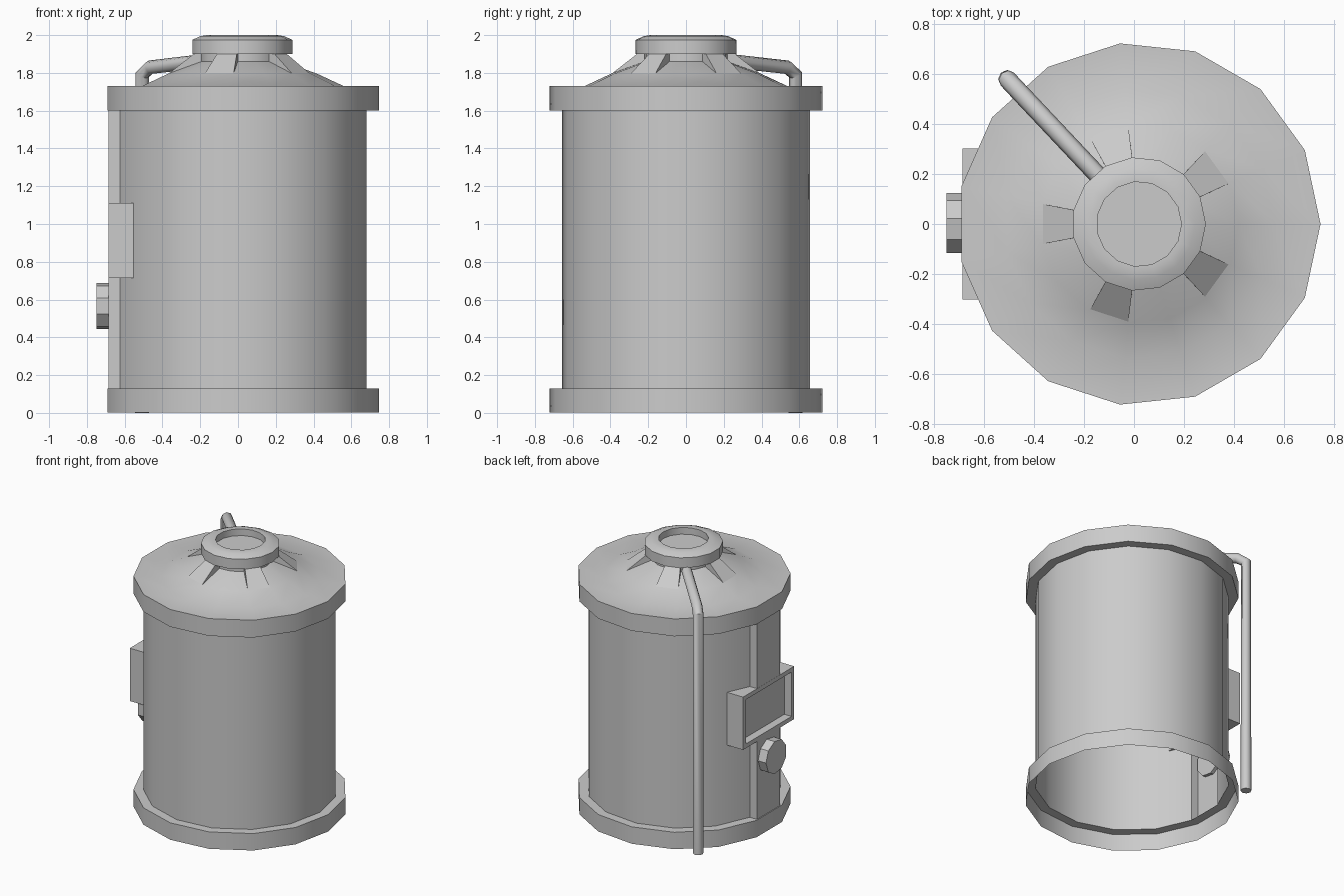
import bpy, bmesh
from math import cos, sin, pi, radians
from mathutils import Matrix, Vector

if "Cube" in bpy.data.objects:
    bpy.data.objects.remove(bpy.data.objects["Cube"])

CX, SIDES = 0.02, 15
FACET = 0.137          # half width of the facet that faces -x
FRONT = -0.685         # plane flush with the rims on the -x side


def finish(name, bm, angle=30):
    me = bpy.data.meshes.new(name)
    bm.to_mesh(me)
    bm.free()
    me.shade_smooth()
    me.set_sharp_from_angle(angle=radians(angle))
    ob = bpy.data.objects.new(name, me)
    bpy.context.collection.objects.link(ob)
    return ob


def revolve(name, profile, skip=lambda i, j: False):
    """Turn an (r, z) profile, listed bottom-outside to top, into a 15-sided shell."""
    bm = bmesh.new()
    rings = [[bm.verts.new((CX + r * cos(2 * pi * k / SIDES), r * sin(2 * pi * k / SIDES), z))
              for k in range(SIDES)] for r, z in profile]
    for i in range(len(rings) - 1):
        a, b = rings[i], rings[i + 1]
        for k in range(SIDES):
            if not skip(i, k):
                n = (k + 1) % SIDES
                bm.faces.new((a[k], a[n], b[n], b[k]))
    return bm, rings


# tank shell with both rims, open underneath; the -x wall facet is left out for the panel
bm, rings = revolve("tank_shell", [(0.727, 0.003), (0.727, 0.13), (0.66, 0.13), (0.66, 1.6),
                                   (0.727, 1.6), (0.727, 1.73), (0.54, 1.73), (0.40, 1.795),
                                   (0.22, 1.86), (0.22, 1.91)],
                    skip=lambda i, k: i == 2 and k == 7)
finish("tank_shell", bm)

# cap with rounded lip and round recess
bm, rings = revolve("cap", [(0.2, 1.90), (0.268, 1.90), (0.268, 1.975), (0.225, 1.994),
                            (0.19, 2.0), (0.17, 2.0), (0.17, 1.95)])
bm.faces.new(rings[-1])
finish("cap", bm)

# five wedge fins around the neck
bm = bmesh.new()
for k in range(5):
    rot = Matrix.Translation((CX, 0, 0)) @ Matrix.Rotation(pi + k * 2 * pi / 5, 4, 'Z')
    l, r = [[bm.verts.new(rot @ Vector(p)) for p in
             ((0.2, s * 0.045, 1.82), (0.385, s * 0.08, 1.798),
              (0.255, s * 0.055, 1.90), (0.2, s * 0.045, 1.90))] for s in (1, -1)]
    bm.faces.new(l)
    bm.faces.new(r[::-1])
    for i in range(4):
        j = (i + 1) % 4
        bm.faces.new((l[j], l[i], r[i], r[j]))
bmesh.ops.recalc_face_normals(bm, faces=bm.faces)
finish("neck_fins", bm)

# raised wall panel, hollow behind, interrupted by the display box
bm = bmesh.new()
for z0, z1 in ((0.13, 0.73), (1.10, 1.6)):
    path = ((-0.626, FACET), (FRONT, FACET), (FRONT, -FACET), (-0.626, -FACET))
    lo, hi = [[bm.verts.new((x, y, z)) for x, y in path] for z in (z0, z1)]
    for i in range(3):
        bm.faces.new((lo[i], lo[i + 1], hi[i + 1], hi[i]))
finish("wall_panel", bm)

# display box with recessed face
bm = bmesh.new()
bmesh.ops.create_cube(bm, size=1, matrix=Matrix.Translation((-0.62, 0, 0.913))
                      @ Matrix.Diagonal((0.132, 0.606, 0.396, 1)))
face = min(bm.faces, key=lambda f: f.calc_center_median().x)
bmesh.ops.inset_region(bm, faces=[face], thickness=0.045)
ext = bmesh.ops.extrude_discrete_faces(bm, faces=[face])["faces"]
bmesh.ops.translate(bm, verts=ext[0].verts[:], vec=(0.06, 0, 0))
finish("display_box", bm)

# nine-sided knob
bm = bmesh.new()
lo, hi = [[bm.verts.new((x, 0.124 * cos(2 * pi * k / 9), 0.565 + 0.124 * sin(2 * pi * k / 9)))
           for k in range(9)] for x in (-0.66, -0.75)]
bm.faces.new(lo)
bm.faces.new(hi[::-1])
for k in range(9):
    n = (k + 1) % 9
    bm.faces.new((lo[k], hi[k], hi[n], lo[n]))
bmesh.ops.recalc_face_normals(bm, faces=bm.faces)
finish("knob", bm)

# side pipe from the ground up into the neck
cu = bpy.data.curves.new("side_pipe", 'CURVE')
cu.dimensions = '3D'
cu.bevel_depth, cu.bevel_resolution, cu.use_fill_caps = 0.037, 2, True
pts = [(-0.507, 0.58, 0), (-0.507, 0.58, 1.79), (-0.465, 0.535, 1.83), (-0.14, 0.19, 1.868)]
sp = cu.splines.new('POLY')
sp.points.add(len(pts) - 1)
for p, co in zip(sp.points, pts):
    p.co = (*co, 1)
pipe = bpy.data.objects.new("side_pipe", cu)
bpy.context.collection.objects.link(pipe)
bpy.context.view_layer.objects.active = pipe
pipe.select_set(True)
bpy.ops.object.convert(target='MESH')
bpy.context.object.data.shade_smooth()
bpy.context.object.data.set_sharp_from_angle(angle=radians(50))
